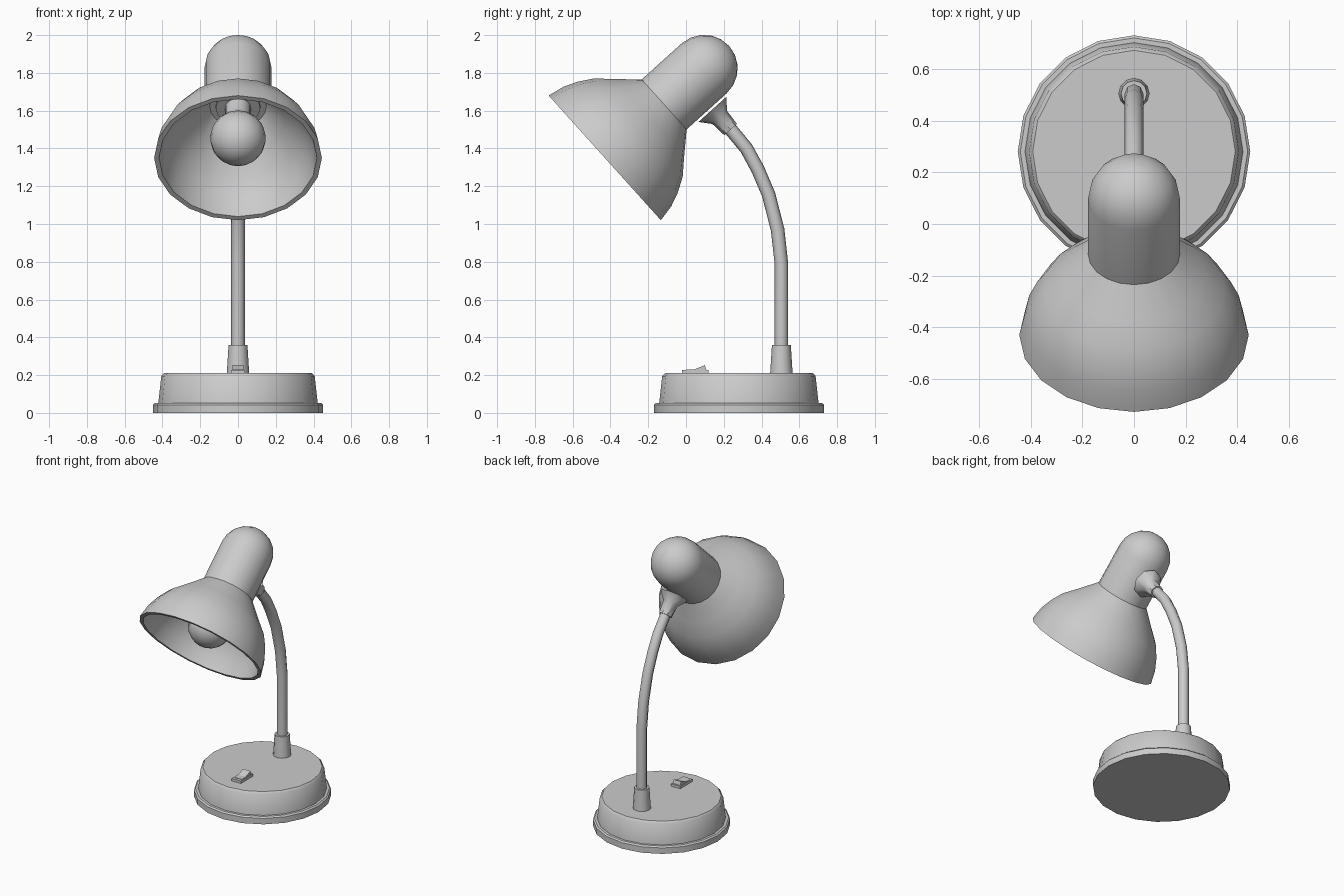
import bpy
import bmesh
from math import sin, cos, pi, radians
from mathutils import Vector

if "Cube" in bpy.data.objects:
    bpy.data.objects.remove(bpy.data.objects["Cube"])

grey = bpy.data.materials.new("light_grey")
grey.use_nodes = True
COLOUR = (0.6, 0.6, 0.6, 1)
grey.diffuse_color = COLOUR
grey.node_tree.nodes["Principled BSDF"].inputs["Base Color"].default_value = COLOUR

UP = Vector((0, 0, 1))
HEAD = Vector((0, -0.43, 1.35))         # centre of the shade opening
AXIS = Vector((0, 0.743, 0.669))        # from the opening to the cap
SIDES = 20


def finish(name, bm, angle=40):
    bmesh.ops.remove_doubles(bm, verts=bm.verts, dist=0.0005)
    bmesh.ops.recalc_face_normals(bm, faces=bm.faces)
    mesh = bpy.data.meshes.new(name)
    bm.to_mesh(mesh)
    bm.free()
    mesh.materials.append(grey)
    obj = bpy.data.objects.new(name, mesh)
    bpy.context.collection.objects.link(obj)
    bpy.ops.object.select_all(action="DESELECT")
    obj.select_set(True)
    bpy.context.view_layer.objects.active = obj
    bpy.ops.object.shade_smooth_by_angle(angle=radians(angle))
    return obj


def loft(name, rings, closed_ends=True, angle=40):
    """Skin a list of rings of points."""
    bm = bmesh.new()
    loops = [[bm.verts.new(p) for p in ring] for ring in rings]
    n = len(loops[0])
    for a, b in zip(loops, loops[1:]):
        for i in range(n):
            j = (i + 1) % n
            bm.faces.new((a[i], a[j], b[j], b[i]))
    if closed_ends:
        bm.faces.new(loops[0])
        bm.faces.new(loops[-1])
    return finish(name, bm, angle)


def ring(centre, axis, radius, sides):
    side = Vector((1, 0, 0))
    other = axis.normalized().cross(side)
    return [centre + radius * (cos(t) * side + sin(t) * other)
            for t in (2 * pi * i / sides for i in range(sides))]


def lathe(name, profile, origin, axis, sides=SIDES, angle=40):
    """Turn a (radius, distance along axis) profile."""
    return loft(name, [ring(origin + axis * d, axis, r, sides) for r, d in profile],
                angle=angle)


def arc(radius, centre, start, end, steps):
    return [(radius * cos(t), centre + radius * sin(t))
            for t in (radians(start + (end - start) * i / steps) for i in range(steps + 1))]


# Weighted base with a stepped foot
base_centre = Vector((0, 0.28, 0))
lathe("base", [(0.45, 0), (0.45, 0.043), (0.44, 0.052), (0.422, 0.052),
               (0.406, 0.195), (0.392, 0.21)], base_centre, UP)

# Collar and bent stem
lathe("stem_collar", [(0.06, 0.2), (0.05, 0.36)], Vector((0, 0.505, 0)), UP, 12)
path = [Vector((0, y, z)) for y, z in
        ((0.505, 0.3), (0.505, 0.79), (0.485, 0.97), (0.437, 1.157),
         (0.38, 1.29), (0.32, 1.4), (0.225, 1.515))]
rings = []
for i, p in enumerate(path):
    tangent = path[min(i + 1, len(path) - 1)] - path[max(i - 1, 0)]
    rings.append(ring(p, tangent if i > 1 else UP, 0.036, 8))
loft("stem", rings, angle=50)

# Flared joint between the stem and the cap
lathe("joint", [(0.1, 0), (0.052, 0.057), (0.045, 0.144)],
      Vector((0, 0.14, 1.607)), Vector((0, 0.669, -0.743)), 8)

# Thin-walled shade, open at the front
outer = [(0.178, 0.423), (0.275, 0.318), (0.35, 0.24), (0.395, 0.165),
         (0.426, 0.09), (0.444, 0)]
inner = [(0.418, 0), (0.4, 0.088), (0.368, 0.158), (0.325, 0.226),
         (0.25, 0.3), (0.15, 0.41)]
lathe("shade", outer + inner, HEAD, AXIS)

# Rounded cap behind the shade
lathe("cap", [(0.178, 0.423)] + arc(0.178, 0.708, 0, 89.9, 5), HEAD, AXIS)

# Socket and bulb
lathe("socket", [(0.118, 0.395), (0.118, 0.43)], HEAD, AXIS, 16)
lathe("bulb", arc(0.148, 0.155, -89.9, 58, 9) + [(0.068, 0.32), (0.068, 0.41)],
      HEAD, AXIS, 16, 50)


# Rocker switch: side profiles extruded across the width
def extrude_side(name, profile, half_width):
    rings = [[Vector((x, y, z)) for y, z in profile] for x in (-half_width, half_width)]
    return loft(name, rings, angle=20)


extrude_side("switch_plate", [(-0.02, 0.2), (0.12, 0.2), (0.12, 0.228), (-0.02, 0.228)], 0.037)
extrude_side("switch_rocker", [(0, 0.22), (0.11, 0.22), (0.1, 0.253), (0.045, 0.231),
                               (0, 0.231)], 0.03)
